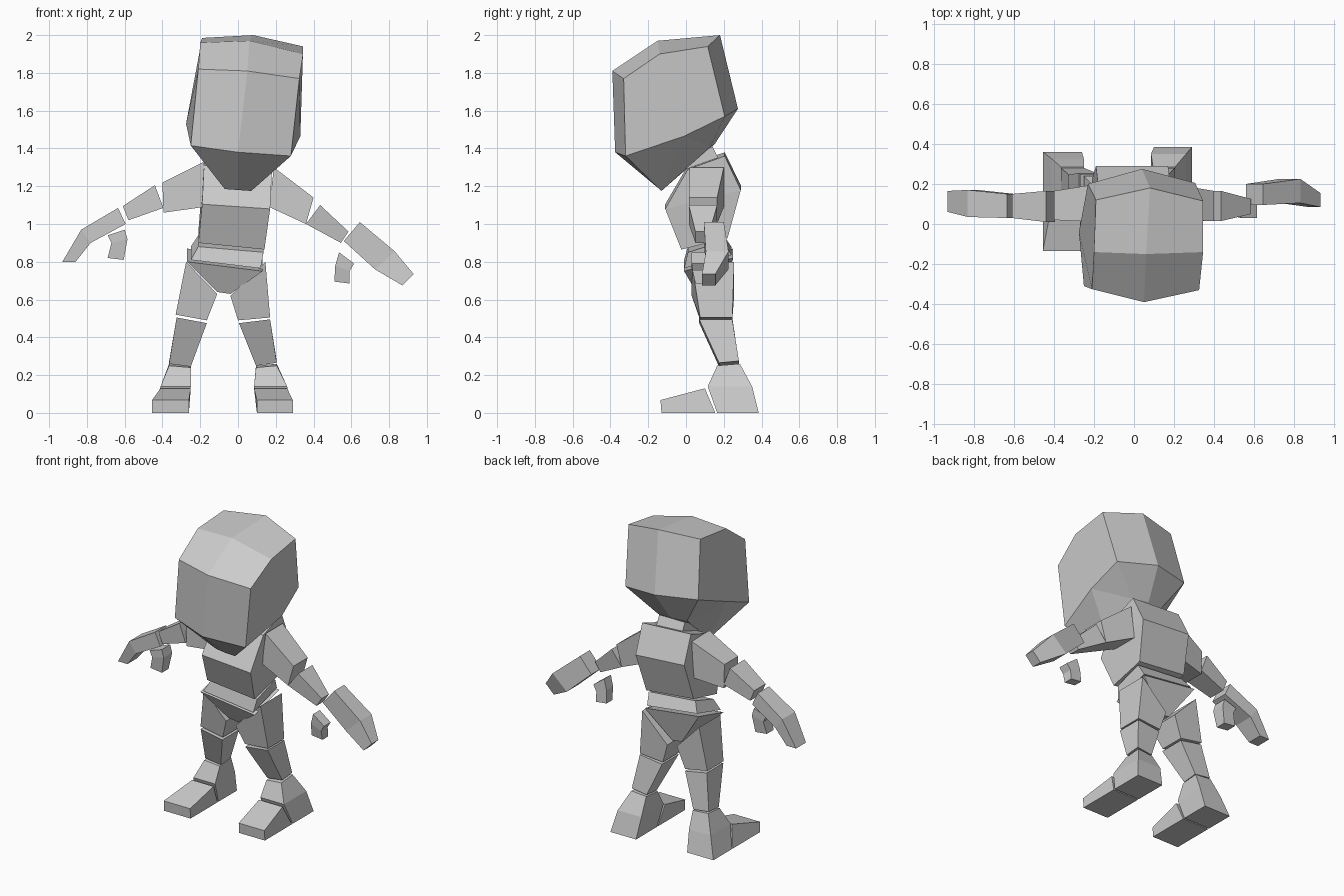
import bpy, bmesh

grey = bpy.data.materials.new("plain_grey")
grey.diffuse_color = (0.6, 0.6, 0.6, 1)


def finish(name, bm):
    """Turn a bmesh into a flat-shaded grey object."""
    bmesh.ops.recalc_face_normals(bm, faces=bm.faces)
    mesh = bpy.data.meshes.new(name)
    bm.to_mesh(mesh)
    bm.free()
    mesh.materials.append(grey)
    obj = bpy.data.objects.new(name, mesh)
    bpy.context.collection.objects.link(obj)


def block(name, *rings):
    """Loft four-sided rings: edge (x0,z0)-(x1,z1), depth y0..y1, optional rise to the back."""
    bm = bmesh.new()
    loops = []
    for x0, z0, x1, z1, y0, y1, *rise in rings:
        r = rise[0] if rise else 0
        loops.append([bm.verts.new(p) for p in
                      ((x0, y0, z0), (x1, y0, z1), (x1, y1, z1 + r), (x0, y1, z0 + r))])
    bm.faces.new(loops[0])
    bm.faces.new(loops[-1])
    for a, b in zip(loops, loops[1:]):
        for i in range(4):
            j = (i + 1) % 4
            bm.faces.new((a[i], a[j], b[j], b[i]))
    finish(name, bm)


# Head: a closed band of three-point rows, then the two cheeks
bm = bmesh.new()
rows = [[bm.verts.new(p) for p in row] for row in (
    ((-.25, -.31, 1.415), (0, -.375, 1.38), (.28, -.32, 1.36)),      # brow of the jaw
    ((-.21, -.325, 1.82), (.05, -.39, 1.81), (.325, -.33, 1.77)),    # forehead
    ((-.20, -.14, 1.96), (.06, -.15, 1.97), (.345, -.14, 1.90)),     # crown front
    ((-.19, .12, 1.985), (.08, .18, 2.0), (.345, .115, 1.94)),       # crown back
    ((-.23, .20, 1.62), (.04, .275, 1.61), (.305, .205, 1.57)),      # back of skull
    ((-.10, .13, 1.42), (.01, .15, 1.42), (.12, .13, 1.41)),         # nape
    ((-.07, -.13, 1.185), (0, -.135, 1.18), (.07, -.13, 1.175)),     # chin
)]
for k, a in enumerate(rows):
    b = rows[(k + 1) % len(rows)]
    for i in (0, 1):
        bm.faces.new((a[i], a[i + 1], b[i + 1], b[i]))
for i, p in ((0, (-.275, -.04, 1.53)), (2, (.33, -.01, 1.465))):
    m = bm.verts.new(p)
    jaw, brow, cf, cb, back, nape, chin = (r[i] for r in rows)
    bm.faces.new((jaw, brow, cf, cb, back, m))
    for a, b in ((back, nape), (nape, chin), (chin, jaw)):
        bm.faces.new((m, a, b))
finish("head", bm)

# Torso
block("neck", (-.09, 1.26, .10, 1.26, .02, .17, .09), (-.09, 1.34, .10, 1.34, -.01, .14, .07))
block("chest", (-.18, 1.31, .18, 1.29, .01, .205, .07),
      (-.19, 1.105, .17, 1.08, -.11, .29, .10),
      (-.21, .90, .14, .865, -.025, .22, .06))
block("abdomen", (-.21, .88, .135, .85, .01, .20, .06), (-.25, .81, .12, .765, -.01, .24, .07))
block("pelvis", (-.27, .80, .13, .75, -.01, .25, .07), (-.11, .64, -.04, .63, .06, .20))

# Legs: inner edge to outer edge, top to bottom
legs = {
    "right": (((-.11, .63, -.275, .80), (-.165, .49, -.33, .52)),
              ((-.165, .475, -.325, .505), (-.25, .245, -.365, .26)),
              ((-.25, -.365), (-.25, -.41), (-.26, -.455)), .36),
    "left": (((-.04, .62, .145, .80), (0, .49, .17, .505)),
             ((.005, .475, .17, .495), (.095, .25, .205, .265)),
             ((.095, .205), (.085, .26), (.10, .29)), .385),
}
for side, (thigh, shin, foot, heel) in legs.items():
    block(side + "_thigh", (*thigh[0], .03, .255), (*thigh[1], .075, .245))
    block(side + "_shin", (*shin[0], .07, .245), (*shin[1], .175, .28, .01))
    (a0, a1), (b0, b1), (c0, c1) = foot
    block(side + "_heel", (a0, .24, a1, .25, .165, .285, .01),
          (b0, .14, b1, .14, .115, heel - .035),
          (c0, 0, c1, 0, .165, heel))
    block(side + "_toe", (b0, .13, b1, .13, -.135, .10), (c0, 0, c1, 0, -.13, .155))
    # slope the toe cap down to the front
    for v in bpy.data.objects[side + "_toe"].data.vertices:
        if v.co.z > .1 and v.co.y < 0:
            v.co.z = .068
            v.co.x = c0 if abs(v.co.x - b0) < .01 else c1

# Arms: upper edge to lower edge, from the shoulder outwards
block("right_upper_arm", (-.18, 1.33, -.18, 1.09, .01, .20), (-.40, 1.22, -.395, 1.06, .02, .165))
block("right_forearm", (-.44, 1.205, -.395, 1.085, .01, .165), (-.61, 1.095, -.58, 1.02, .03, .15))
block("right_hand", (-.635, 1.085, -.595, 1.0, .03, .15), (-.83, .97, -.78, .90, .035, .17),
      (-.93, .80, -.86, .80, .06, .165))
block("right_thumb", (-.69, .94, -.60, .97, .05, .14), (-.67, .90, -.585, .92, .05, .14),
      (-.69, .82, -.605, .81, .06, .13))

block("left_upper_arm", (.19, 1.30, .165, 1.09, .02, .20), (.40, 1.14, .36, 1.0, .015, .165))
block("left_forearm", (.435, 1.10, .36, 1.0, .015, .165), (.585, .96, .545, .90, .05, .125))
block("left_hand", (.645, 1.01, .56, .91, .095, .20), (.83, .855, .725, .76, .105, .225),
      (.93, .735, .87, .675, .085, .155))
block("left_thumb", (.535, .85, .615, .79, .03, .10), (.515, .78, .59, .75, .035, .105),
      (.51, .695, .59, .685, .05, .11))
